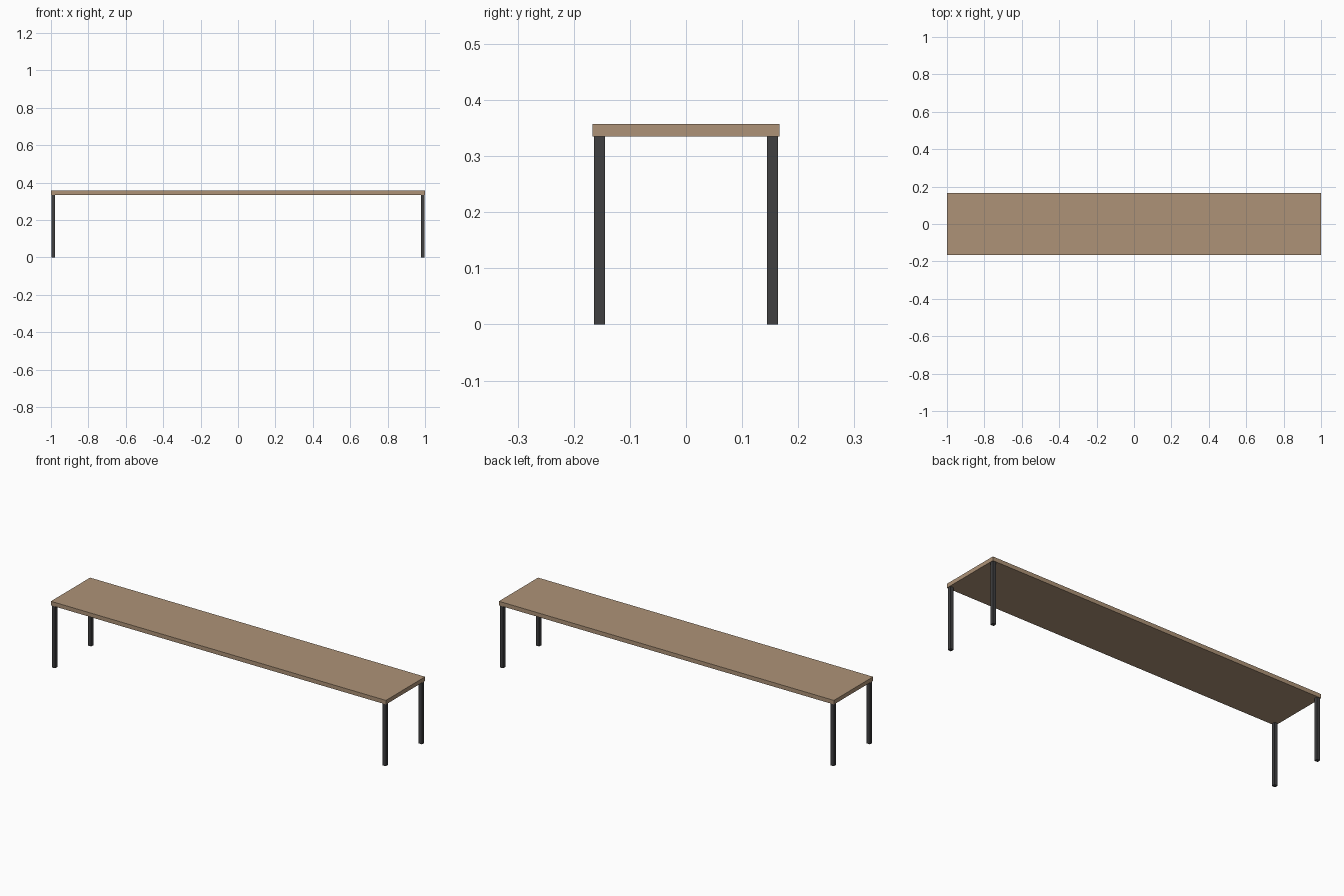
import bpy

if "Cube" in bpy.data.objects:
    bpy.data.objects.remove(bpy.data.objects["Cube"])


def material(name, color):
    m = bpy.data.materials.new(name)
    m.diffuse_color = color
    m.use_nodes = True
    m.node_tree.nodes["Principled BSDF"].inputs["Base Color"].default_value = m.diffuse_color
    return m


def box(name, center, size, mat):
    bpy.ops.mesh.primitive_cube_add(size=1, location=center)
    o = bpy.context.object
    o.name = name
    o.scale = size
    bpy.ops.object.transform_apply(location=False, rotation=False, scale=True)
    o.data.materials.append(mat)
    return o


wood = material("wood", (0.42, 0.29, 0.185, 1))
metal = material("dark_metal", (0.05, 0.05, 0.052, 1))

HEIGHT, THICK, DEPTH = 0.357, 0.022, 0.334
LEG, INSET = 0.0195, 0.003
leg_h = HEIGHT - THICK

# Plank top
box("bench_top", (0, 0, HEIGHT - THICK / 2), (2, DEPTH, THICK), wood)

# Four square legs, set just inside the corners
lx = 1 - INSET - LEG / 2
ly = DEPTH / 2 - INSET - LEG / 2
for sx, side in ((-1, "left"), (1, "right")):
    for sy, end in ((-1, "front"), (1, "back")):
        box(f"{end}_{side}_leg", (sx * lx, sy * ly, leg_h / 2), (LEG, LEG, leg_h), metal)
